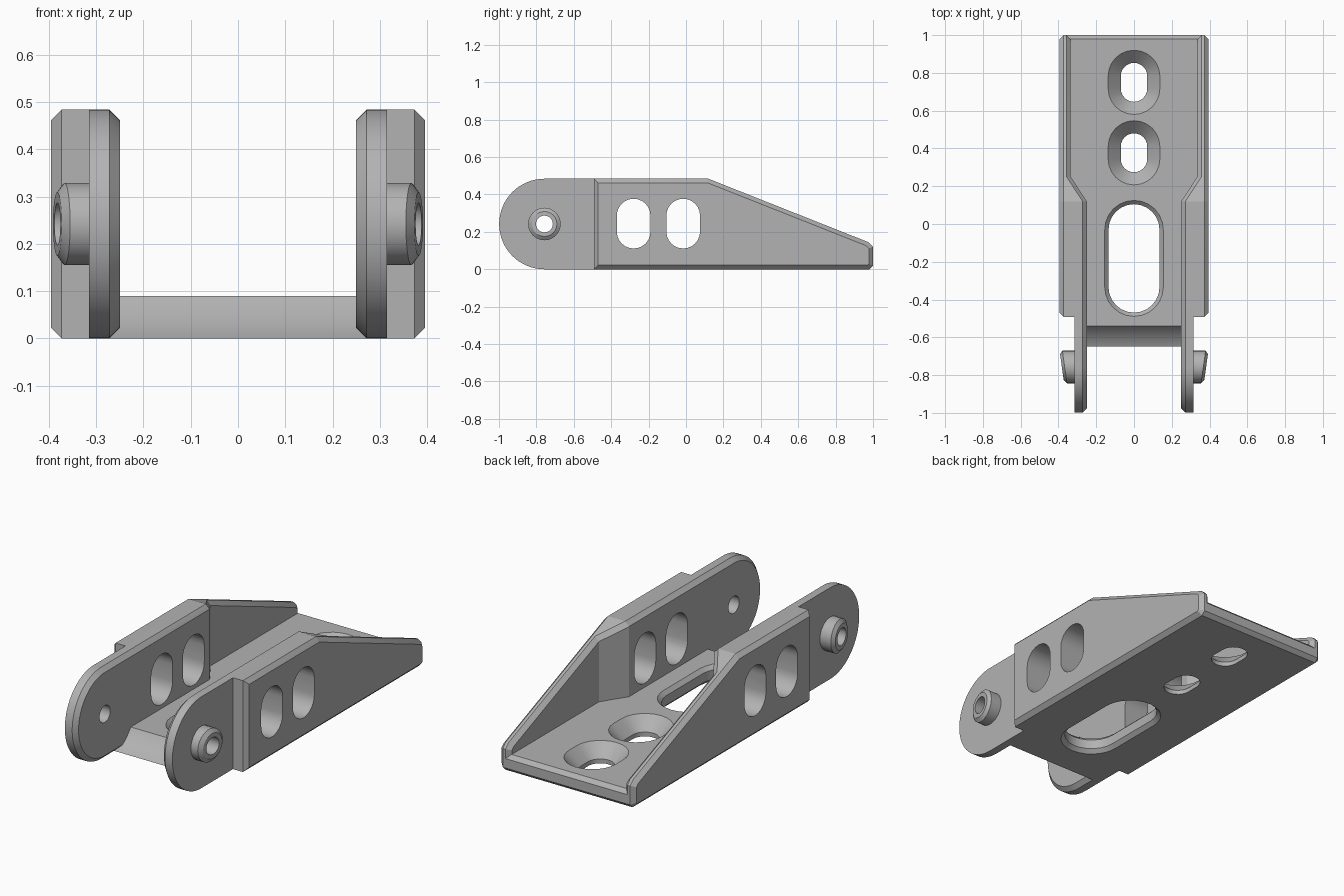
import bpy, bmesh
from math import sin, cos, pi, radians
from mathutils import Vector

cube = bpy.data.objects.get("Cube")
if cube:
    bpy.data.objects.remove(cube)

steel = bpy.data.materials.new("plain_grey")
steel.use_nodes = True
GREY = (0.45, 0.45, 0.45, 1)
steel.diffuse_color = GREY
steel.node_tree.nodes["Principled BSDF"].inputs["Base Color"].default_value = GREY

PIVOT_Y, PIVOT_Z, ARM_R = -0.757, 0.242, 0.242
CHAMFER = 0.022
SEGS = 24


def make_object(name, bm):
    bmesh.ops.recalc_face_normals(bm, faces=bm.faces)
    mesh = bpy.data.meshes.new(name)
    bm.to_mesh(mesh)
    bm.free()
    mesh.materials.append(steel)
    ob = bpy.data.objects.new(name, mesh)
    bpy.context.collection.objects.link(ob)
    return ob


def loft(rings, closed=False):
    """Skin matching rings; cap the ends, or join last to first when closed."""
    bm = bmesh.new()
    loops = [[bm.verts.new(p) for p in ring] for ring in rings]
    pairs = list(zip(loops, loops[1:]))
    if closed:
        pairs.append((loops[-1], loops[0]))
    for a, b in pairs:
        for i in range(len(a)):
            j = (i + 1) % len(a)
            bm.faces.new((a[i], a[j], b[j], b[i]))
    if not closed:
        bm.faces.new(loops[0])
        bm.faces.new(loops[-1])
    return bm


def prism_x(profile, x0, x1):
    return loft([[(x, y, z) for y, z in profile] for x in (x0, x1)])


def arc(y, z, r, start, end, n):
    angles = [radians(start + (end - start) * i / n) for i in range(n + 1)]
    return [(y + r * cos(a), z + r * sin(a)) for a in angles]


def stadium(r, half):
    """Slot outline, long in its second coordinate."""
    pts = []
    for side, shift in ((0, half), (pi, -half)):
        for i in range(SEGS // 2 + 1):
            a = side + pi * i / (SEGS // 2)
            pts.append((r * cos(a), r * sin(a) + shift))
    return pts


def boolean(target, tool, operation):
    mod = target.modifiers.new(operation.lower(), 'BOOLEAN')
    mod.operation, mod.solver, mod.object = operation, 'EXACT', tool
    bpy.context.view_layer.objects.active = target
    bpy.ops.object.modifier_apply(modifier=mod.name)
    bpy.data.objects.remove(tool)


def cut(bm):
    tool = make_object("cutter", bm)
    tool.hide_render = True
    boolean(body, tool, 'DIFFERENCE')


def side_wall(sign):
    """Chamfered side plate with a rounded arm and a flared-out rear."""
    profile = arc(PIVOT_Y, PIVOT_Z, ARM_R, 270, 90, 32)
    profile += [(0.12, 0.484), (0.975, 0.145), (1, 0.12), (1, 0.02), (0.98, 0)]
    bm = prism_x(profile, 0.25 + CHAMFER, 0.395 - CHAMFER)
    bm.normal_update()
    bmesh.ops.recalc_face_normals(bm, faces=bm.faces)
    caps = [f for f in bm.faces if abs(f.normal.x) > 0.9]
    bmesh.ops.inset_individual(bm, faces=caps, thickness=CHAMFER,
                               depth=CHAMFER, use_even_offset=True)
    for y in (0.12, 0.25):
        bmesh.ops.bisect_plane(bm, geom=bm.verts[:] + bm.edges[:] + bm.faces[:],
                               plane_co=(0, y, 0), plane_no=(0, 1, 0))
    for v in bm.verts:
        if v.co.x < 0.3:
            v.co.x += 0.085 * min(max((v.co.y - 0.12) / 0.13, 0), 1)
        v.co.x *= sign
    return make_object("side_wall", bm)


# Floor plate with a concave front edge around the pivot
floor = arc(PIVOT_Y, PIVOT_Z, 0.265, -66, -35, 12)
floor[0] = (floor[0][0], 0)
floor += [(0.98, 0.09), (1, 0.07), (1, 0.02), (0.98, 0)]
body = make_object("bracket_body", prism_x(floor, -0.365, 0.365))
for s in (-1, 1):
    boolean(body, side_wall(s), 'UNION')

# Step from the thick walls down to the thin arms
for s in (-1, 1):
    plan = [(0.315, -1.1), (0.315, -0.492), (0.373, -0.492),
            (0.405, -0.46), (0.5, -0.46), (0.5, -1.1)]
    cut(loft([[(s * x, y, z) for x, y in plan] for z in (-0.1, 0.6)]))

# Slots through both walls, and the pivot bore
for y in (-0.28, -0.015):
    cut(loft([[(x, y + u, 0.244 + v) for u, v in stadium(0.09, 0.043)]
              for x in (-0.5, 0.5)]))
bore = [(PIVOT_Y + 0.045 * cos(2 * pi * i / SEGS),
         PIVOT_Z + 0.045 * sin(2 * pi * i / SEGS)) for i in range(SEGS)]
cut(prism_x(bore, -0.5, 0.5))


# Floor slots: two countersunk, one large with chamfered rims
def floor_slot(y, half, steps):
    cut(loft([[(u, y + v, z) for u, v in stadium(r, half)] for z, r in steps]))


for y in (0.75, 0.377):
    floor_slot(y, 0.033, [(-0.1, 0.07), (0.023, 0.07), (0.11, 0.157)])
floor_slot(-0.182, 0.152, [(-0.02, 0.175), (0.02, 0.135),
                           (0.07, 0.135), (0.11, 0.175)])

# Pivot bosses: hollow collars with a slanted, chamfered face
bosses = []
for s in (-1, 1):
    rings = []
    for x, r, slant in ((0.305, 0.045, 0), (0.305, 0.087, 0),
                        (0.367, 0.087, 0.14), (0.382, 0.067, 0.14),
                        (0.382, 0.045, 0.14)):
        ring = []
        for i in range(SEGS):
            a = 2 * pi * i / SEGS
            ring.append((s * (x + slant * r * cos(a)),
                         PIVOT_Y + r * cos(a), PIVOT_Z + r * sin(a)))
        rings.append(ring)
    bosses.append(make_object("left_pivot_boss" if s > 0 else "right_pivot_boss",
                              loft(rings, closed=True)))

# Smooth the curves and keep the chamfers crisp
bpy.ops.object.select_all(action='DESELECT')
for ob in [body] + bosses:
    ob.select_set(True)
bpy.context.view_layer.objects.active = body
bpy.ops.object.shade_smooth_by_angle(angle=radians(20))
